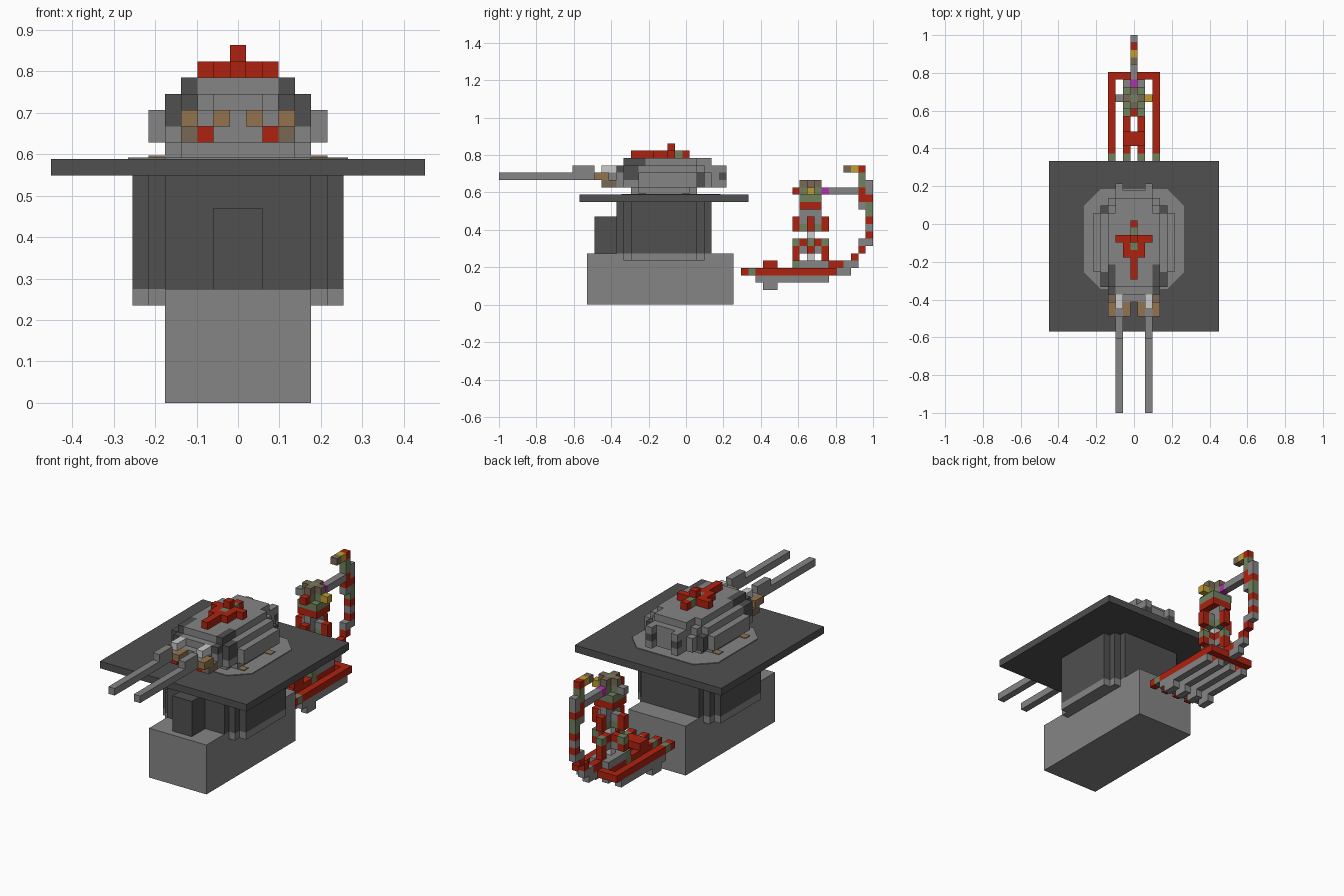
import bpy
import bmesh
from mathutils import Vector

if "Cube" in bpy.data.objects:
    bpy.data.objects.remove(bpy.data.objects["Cube"], do_unlink=True)

UNIT = 2 / 51  # edge of one building block

PALETTE = {
    "grey": (0.235, 0.235, 0.235),
    "dark_grey": (0.08, 0.08, 0.08),
    "red": (0.42, 0.016, 0.005),
    "brown": (0.29, 0.175, 0.08),
    "dull_brown": (0.19, 0.14, 0.09),
    "green": (0.16, 0.22, 0.11),
    "yellow": (0.52, 0.34, 0.03),
    "magenta": (0.45, 0.03, 0.45),
    "pale_grey": (0.6, 0.6, 0.6),
}
NAMES = list(PALETTE)
MATERIALS = []
for name, rgb in PALETTE.items():
    mat = bpy.data.materials.new(name)
    mat.use_nodes = True
    mat.diffuse_color = (*rgb, 1)
    mat.node_tree.nodes["Principled BSDF"].inputs["Base Color"].default_value = (*rgb, 1)
    MATERIALS.append(mat)


class Part:
    """A block-built part: cells are filled by colour, then skinned."""

    def __init__(self, name):
        self.name, self.cells = name, {}

    def box(self, color, xs, ys, zs, mirror=False):
        """Fill inclusive x range, half-open y and z ranges."""
        for x in range(xs[0], xs[1] + 1):
            for y in range(*ys):
                for z in range(*zs):
                    self.cells[x, y, z] = color
                    if mirror:
                        self.cells[-x, y, z] = color

    def disc(self, color, zs, *rows):
        """Stepped round layer from (half width, y start, y end) rows."""
        for half, start, end in rows:
            self.box(color, (-half, half), (start, end), zs)

    def stack(self, x, y, z, colors):
        """Upright run of single blocks."""
        for i, color in enumerate(colors.split()):
            self.cells[x, y, z + i] = color

    def build(self):
        bm = bmesh.new()
        verts = {}

        def vert(p):
            if p not in verts:
                x, y, z = p
                verts[p] = bm.verts.new(((x - 0.5) * UNIT, y * UNIT - 1, z * UNIT))
            return verts[p]

        for cell, color in self.cells.items():
            for axis in range(3):
                u, v = (axis + 1) % 3, (axis + 2) % 3
                for side in (0, 1):
                    near = list(cell)
                    near[axis] += 2 * side - 1
                    if tuple(near) in self.cells:
                        continue
                    ring = []
                    for a, b in ((0, 0), (1, 0), (1, 1), (0, 1)):
                        p = list(cell)
                        p[axis] += side
                        p[u] += a
                        p[v] += b
                        ring.append(vert(tuple(p)))
                    face = bm.faces.new(ring if side else ring[::-1])
                    face.material_index = NAMES.index(color)
        bmesh.ops.dissolve_limit(bm, angle_limit=0.01, verts=bm.verts[:],
                                 edges=bm.edges[:], delimit={'MATERIAL'})
        finish(self.name, bm)


def finish(name, bm):
    mesh = bpy.data.meshes.new(name)
    bm.to_mesh(mesh)
    bm.free()
    for mat in MATERIALS:
        mesh.materials.append(mat)
    bpy.context.collection.objects.link(bpy.data.objects.new(name, mesh))


# Foundation block
base = Part("base_block")
base.box("grey", (-4, 4), (12, 32), (0, 7))
base.build()

# Round tower with its front box
tower = Part("tower")
tower.disc("grey", (6, 7), (5, 17, 28), (6, 18, 27))
tower.disc("dark_grey", (7, 14), (4, 16, 29), (5, 17, 28), (6, 18, 27))
tower.box("dark_grey", (-1, 1), (13, 16), (7, 12))
tower.build()

# Square deck
deck = Part("deck")
deck.box("dark_grey", (-11, 11), (11, 34), (14, 15))
deck.build()

# Thin eight-sided ring plate and its small brown marks on the deck
bm = bmesh.new()
half, cut, mid = 0.265, 0.09, -0.08
top = 15 * UNIT + 0.004
outline = []
for sx, sy in ((1, 1), (-1, 1), (-1, -1), (1, -1)):
    pair = [(sx * half, sy * (half - cut)), (sx * (half - cut), sy * half)]
    outline += pair if sx * sy > 0 else pair[::-1]
plate = bm.faces.new([bm.verts.new((x, y + mid, top)) for x, y in outline])
rim = bmesh.ops.extrude_face_region(bm, geom=[plate])
for v in [g for g in rim["geom"] if isinstance(g, bmesh.types.BMVert)]:
    v.co.z -= 0.004
for sx in (-1, 1):
    for row in (19, 25):
        c = Vector((sx * 5 * UNIT, (row + 0.5) * UNIT - 1, top + 0.002))
        made = bmesh.ops.create_cube(bm, size=1)["verts"]
        for v in made:
            v.co = c + Vector((v.co.x * UNIT, v.co.y * UNIT, v.co.z * 0.004))
        for f in {f for v in made for f in v.link_faces}:
            f.material_index = NAMES.index("brown")
bmesh.ops.recalc_face_normals(bm, faces=bm.faces[:])
finish("turret_ring", bm)

# Turret dome in stepped layers
turret = Part("turret")
turret.disc("grey", (15, 16), (3, 18, 27), (4, 19, 26))
turret.disc("grey", (16, 18), (2, 15, 30), (3, 16, 29), (4, 17, 28), (5, 19, 27))
turret.disc("grey", (18, 19), (2, 16, 30), (3, 16, 28), (4, 17, 27))
turret.disc("grey", (19, 20), (2, 17, 29), (3, 18, 27))
# Dark shoulders and rear prongs
turret.box("dark_grey", (4, 4), (17, 19), (17, 19), True)
turret.box("dark_grey", (3, 3), (16, 18), (18, 19), True)
turret.box("dark_grey", (3, 3), (17, 20), (19, 20), True)
turret.box("dark_grey", (4, 4), (27, 28), (16, 18), True)
turret.box("grey", (2, 2), (30, 31), (16, 19), True)
turret.box("dark_grey", (2, 2), (30, 31), (17, 18), True)
turret.build()

# Red crest on the turret roof
crest = Part("roof_crest")
crest.box("red", (0, 0), (18, 26), (20, 21))
crest.box("red", (-1, 1), (21, 23), (20, 21))
crest.box("red", (-2, 2), (23, 24), (20, 21))
crest.box("green", (0, 0), (24, 25), (20, 21))
crest.box("green", (0, 0), (22, 23), (20, 21))
crest.box("red", (0, 0), (23, 24), (21, 22))
crest.build()

# Twin guns with brown mounts
guns = Part("twin_guns")
for x in (1, 3):
    guns.box("brown", (x, x), (13, 15), (17, 18), True)
guns.box("dull_brown", (3, 3), (14, 16), (16, 17), True)
guns.box("red", (2, 2), (14, 15), (16, 17), True)
guns.box("grey", (2, 2), (0, 15), (17, 18), True)
guns.box("grey", (2, 2), (10, 13), (18, 19), True)
guns.box("pale_grey", (2, 2), (14, 16), (18, 19), True)
guns.build()

# Rear fork: four rails with grey runners and a cross beam
fork = Part("rear_fork")
for x in (1, 3):
    fork.box("red", (x, x), (33, 46), (4, 5), True)
    fork.box("green", (x, x), (34, 35), (4, 5), True)
    fork.box("grey", (x, x), (35, 45), (3, 4), True)
    fork.box("grey", (x, x), (36, 38), (2, 3), True)
fork.box("red", (-3, 3), (45, 46), (4, 5))
fork.box("red", (-1, 1), (36, 38), (5, 6))
fork.box("green", (1, 1), (40, 41), (4, 6), True)
fork.box("grey", (-1, 1), (41, 45), (4, 6))
fork.box("red", (1, 1), (41, 45), (4, 5), True)
fork.build()

# Mast: pale core with coloured crosses
mast = Part("mast")
mast.box("pale_grey", (0, 0), (42, 43), (6, 16))


def cross(z, reach, color, tip):
    for r in range(1, reach + 1):
        shade = tip if r == reach else color
        for x, y in ((r, 0), (-r, 0), (0, r), (0, -r)):
            mast.cells[x, 42 + y, z] = shade


for z, reach, color, tip in ((7, 2, "grey", "red"), (8, 2, "red", "green"),
                             (10, 2, "green", "red"), (11, 2, "grey", "red"),
                             (15, 2, "green", "grey")):
    cross(z, reach, color, tip)
for y in (40, 44):
    mast.box("red", (0, 0), (y, y + 1), (6, 7))
mast.box("grey", (0, 0), (41, 44), (12, 13))
mast.box("red", (-1, 1), (41, 44), (13, 14))
mast.box("green", (-1, 1), (41, 44), (14, 15))
cross(16, 1, "dull_brown", "dull_brown")
mast.stack(0, 42, 16, "green")
mast.stack(2, 42, 15, "yellow")
mast.stack(0, 40, 15, "red")
mast.stack(0, 44, 15, "magenta")
mast.build()

# Tail: curved post rising behind the mast, with a link arm
tail = Part("tail_post")
tail.box("grey", (0, 0), (46, 48), (4, 5))
tail.box("red", (0, 0), (45, 47), (5, 6))
tail.stack(0, 47, 5, "grey")
tail.stack(0, 48, 5, "grey red")
tail.stack(0, 49, 7, "red grey")
tail.stack(0, 50, 8, "grey red grey red green green red grey grey")
tail.stack(0, 49, 13, "grey red red green green red")
tail.stack(0, 48, 18, "yellow")
tail.stack(0, 47, 18, "dull_brown")
tail.box("grey", (0, 0), (45, 49), (15, 16))
tail.build()
